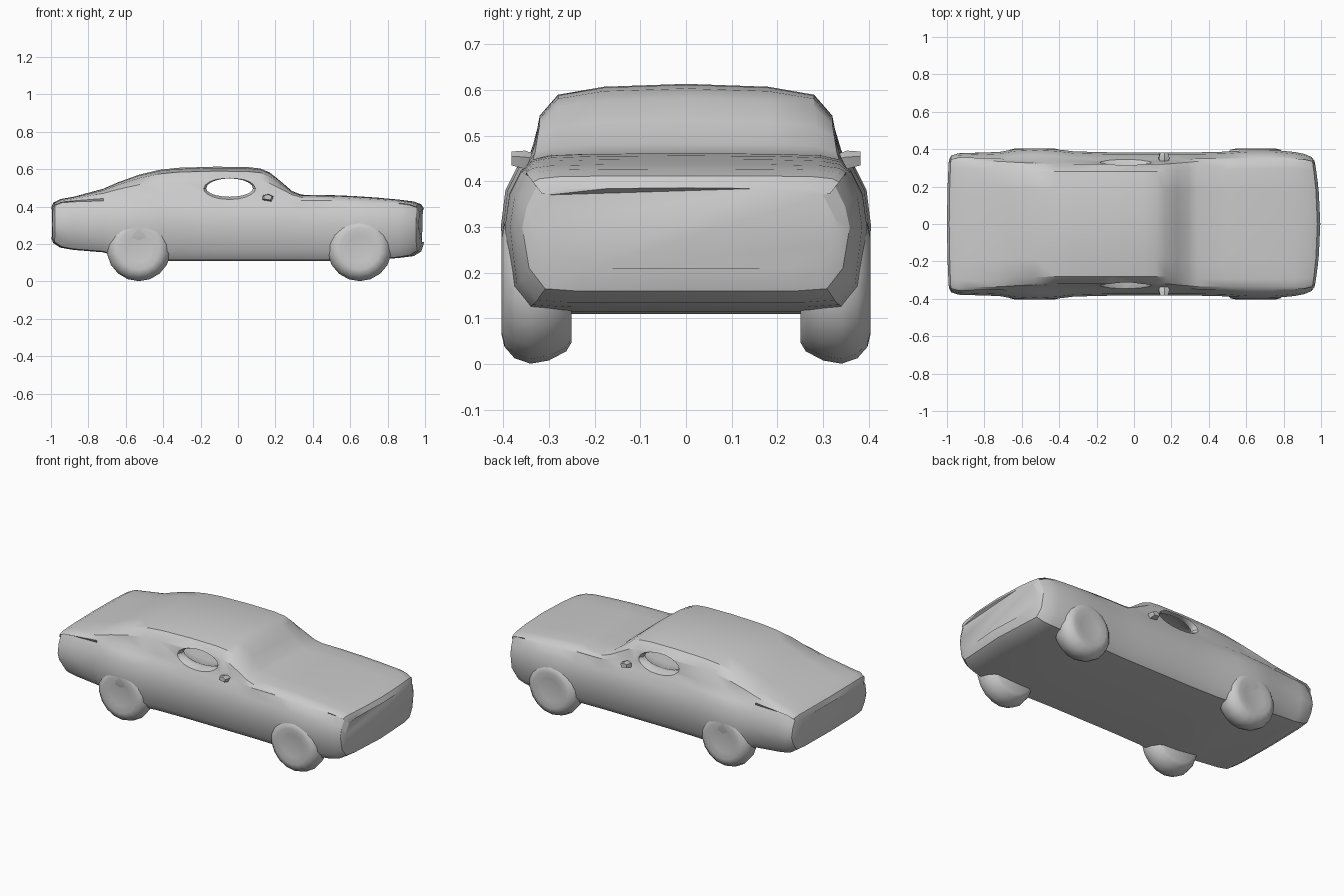
import bpy, bmesh, math
from mathutils import Vector

if "Cube" in bpy.data.objects:
    bpy.data.objects.remove(bpy.data.objects["Cube"])


def loft(name, rings):
    """Skin closed rings of equal length and cap both ends."""
    bm = bmesh.new()
    vr = [[bm.verts.new(p) for p in r] for r in rings]
    n = len(vr[0])
    for a, b in zip(vr, vr[1:]):
        for i in range(n):
            j = (i + 1) % n
            bm.faces.new((a[i], a[j], b[j], b[i]))
    bm.faces.new(vr[0])
    bm.faces.new(vr[-1])
    bmesh.ops.recalc_face_normals(bm, faces=bm.faces[:])
    me = bpy.data.meshes.new(name)
    bm.to_mesh(me)
    bm.free()
    ob = bpy.data.objects.new(name, me)
    bpy.context.collection.objects.link(ob)
    return ob


def smooth(ob, angle=32):
    bpy.ops.object.select_all(action='DESELECT')
    ob.select_set(True)
    bpy.context.view_layer.objects.active = ob
    bpy.ops.object.shade_smooth_by_angle(angle=math.radians(angle))


def section(x, w, ws, zb, belt, top):
    """Body cross-section: sill, flank, belt line, shoulder, crown."""
    h = top - belt
    half = [(0, zb), (w - .12, zb), (w - .05, zb + .005), (w - .015, zb + .05),
            (w, .30), (w - .01, belt - .05), (w - .035, belt),
            (ws + .035, belt + .2 * h), (ws + .02, belt + .62 * h),
            (ws - .02, belt + .87 * h), (ws * .6, belt + .965 * h), (0, top)]
    pts = half + [(-y, z) for y, z in half[-2:0:-1]]
    bow = -.03 if x > .9 else (.01 if x < -.9 else 0)
    return [(x + bow * (y / w) ** 2, y, z) for y, z in pts]


# body shell: x, half width, shoulder half width, bottom, belt height, top
stations = [
    (-1.0, .340, .29, .235, .37, .390), (-.988, .365, .31, .205, .405, .420),
    (-.95, .378, .32, .180, .42, .440), (-.88, .380, .32, .168, .425, .452),
    (-.72, .385, .315, .155, .43, .495), (-.64, .400, .31, .130, .43, .530),
    (-.53, .405, .305, .115, .43, .570), (-.42, .400, .30, .110, .43, .596),
    (-.32, .388, .30, .110, .43, .607), (-.12, .383, .30, .110, .43, .613),
    (.05, .383, .30, .110, .43, .611), (.12, .383, .30, .110, .43, .603),
    (.17, .383, .30, .110, .43, .582), (.23, .383, .305, .110, .43, .533),
    (.29, .383, .31, .110, .43, .482), (.34, .383, .315, .110, .425, .463),
    (.50, .387, .315, .110, .425, .461), (.62, .396, .315, .110, .423, .456),
    (.74, .396, .315, .115, .42, .448), (.86, .385, .315, .125, .415, .437),
    (.94, .375, .31, .135, .408, .427), (.98, .358, .30, .160, .395, .412),
    (.996, .335, .28, .210, .37, .385)]
body = loft("car_body", [section(*s) for s in stations])

# cabin hollow that opens through both side windows
prof = [(.40, .17, .078), (.345, .15, .07), (.31, .125, .053), (.285, .125, .053),
        (.26, .20, .066), (.20, .23, .07)]
prof += [(-y, a, b) for y, a, b in reversed(prof)]
cutter = loft("cabin_hollow", [
    [(-.045 + a * math.cos(t), y, .497 + b * math.sin(t) * (1 if math.sin(t) > 0 else .85))
     for t in (2 * math.pi * i / 20 for i in range(20))] for y, a, b in prof])
cutter.hide_render = True
bpy.context.view_layer.objects.active = body
mod = body.modifiers.new("windows", 'BOOLEAN')
mod.object = cutter
mod.operation = 'DIFFERENCE'
mod.solver = 'EXACT'
bpy.ops.object.modifier_apply(modifier=mod.name)
bpy.data.objects.remove(cutter)
smooth(body)

# wheels: rounded, slightly dished outer face
wheel_prof = [(.25, .125), (.262, .145), (.30, .165), (.34, .172), (.375, .16),
              (.397, .135), (.403, .11), (.396, .07)]
for end, cx in (("rear", -.53), ("front", .65)):
    for side, s in (("left", 1), ("right", -1)):
        rings = [[(cx + r * math.cos(t), s * y, .173 + r * math.sin(t))
                  for t in (2 * math.pi * (i + .5) / 18 for i in range(18))]
                 for y, r in wheel_prof]
        smooth(loft(f"{end}_{side}_wheel", rings))

# door mirrors: small tapered pods at the foot of the windscreen pillars
for side, s in (("left", 1), ("right", -1)):
    rings = [[(.16 + a * dx, s * y, z + b * dz)
              for dx, dz in ((-1, -.6), (.6, -1), (1, .3), (.1, 1), (-.9, .6))]
             for y, z, a, b in ((.325, .445, .02, .012), (.352, .447, .03, .02),
                                (.382, .45, .022, .015))]
    smooth(loft(f"{side}_mirror", rings))
